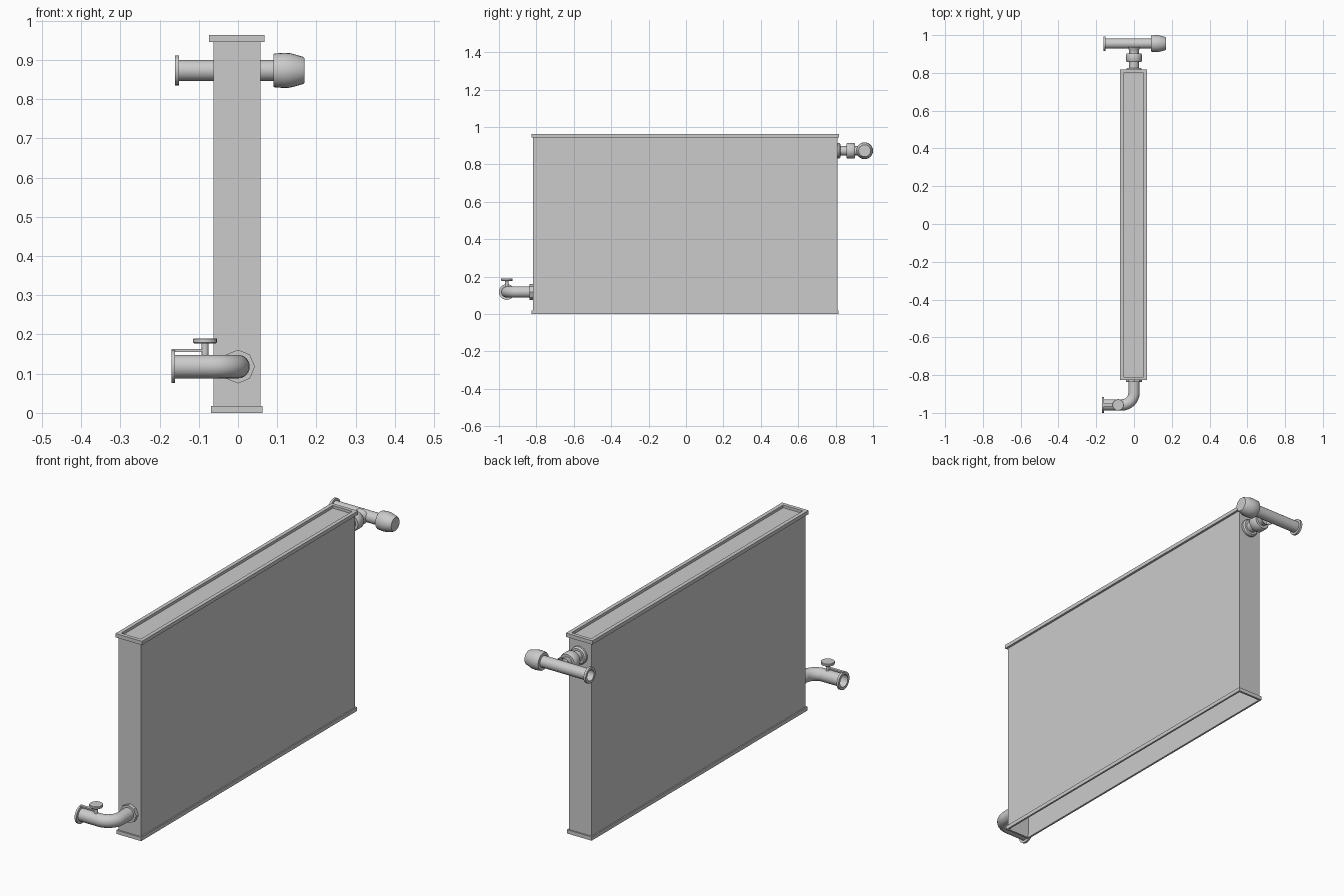
import bpy, bmesh, math
from mathutils import Vector, Matrix

if "Cube" in bpy.data.objects:
    bpy.data.objects.remove(bpy.data.objects["Cube"])

CX, CY = -0.003, -0.005          # centre of the panel
UP_Y, UP_Z = 0.955, 0.873        # upper valve axis
LOW_Y, LOW_Z = -0.958, 0.118     # lower pipe axis


def finish(bm, name, smooth=True, recalc=True):
    if recalc:
        bmesh.ops.recalc_face_normals(bm, faces=bm.faces)
    me = bpy.data.meshes.new(name)
    bm.to_mesh(me)
    bm.free()
    ob = bpy.data.objects.new(name, me)
    bpy.context.collection.objects.link(ob)
    if smooth:
        bpy.ops.object.select_all(action='DESELECT')
        bpy.context.view_layer.objects.active = ob
        ob.select_set(True)
        bpy.ops.object.shade_smooth_by_angle(angle=math.radians(35))
    return ob


def bridge(bm, a, b):
    n = len(a)
    for i in range(n):
        bm.faces.new((a[i], a[(i + 1) % n], b[(i + 1) % n], b[i]))


def lathe(name, profile, origin, axis, segs=24, caps=(False, False), closed=False, smooth=True):
    """Spin (distance, radius) points about an axis through origin."""
    bm = bmesh.new()
    rot = Vector((0, 0, 1)).rotation_difference(Vector(axis)).to_matrix()
    rings = []
    for d, r in profile:
        rings.append([bm.verts.new(Vector(origin) + rot @ Vector((
            r * math.cos(2 * math.pi * i / segs), r * math.sin(2 * math.pi * i / segs), d)))
            for i in range(segs)])
    for a, b in zip(rings, rings[1:]):
        bridge(bm, a, b)
    if closed:
        bridge(bm, rings[-1], rings[0])
    if caps[0]:
        bm.faces.new(rings[0])
    if caps[1]:
        bm.faces.new(rings[-1])
    return finish(bm, name, smooth)


def washer(name, d0, d1, r_in, r_out, origin, axis, segs=24, smooth=True):
    return lathe(name, [(d0, r_in), (d0, r_out), (d1, r_out), (d1, r_in)],
                 origin, axis, segs, closed=True, smooth=smooth)


def box(name, centre, size, open_bottom=False):
    bm = bmesh.new()
    bmesh.ops.create_cube(bm, size=1, matrix=Matrix.Translation(centre) @ Matrix.Diagonal((*size, 1)))
    if open_bottom:
        bm.normal_update()
        bmesh.ops.delete(bm, geom=[f for f in bm.faces if f.normal.z < -0.5], context='FACES')
    return finish(bm, name, False, False)


def frame(name, outer, inner, z0, z1):
    """Rectangular rim; outer and inner are half sizes."""
    bm = bmesh.new()

    def loop(h, z):
        return [bm.verts.new((CX + sx * h[0], CY + sy * h[1], z))
                for sx, sy in ((-1, -1), (1, -1), (1, 1), (-1, 1))]
    loops = [loop(inner, z0), loop(outer, z0), loop(outer, z1), loop(inner, z1)]
    for i in range(4):
        bridge(bm, loops[i], loops[(i + 1) % 4])
    return finish(bm, name, False)


# Panel: shell open underneath, with rims at top and bottom
box("radiator_panel", (CX, CY, 0.4765), (0.12, 1.628, 0.947), open_bottom=True)
frame("top_rim", (0.0705, 0.822), (0.052, 0.804), 0.945, 0.963)
frame("bottom_rim", (0.066, 0.821), (0.057, 0.811), 0.0, 0.018)

# Upper valve: neck, nut, cross pipe, open end flange and control head
lathe("upper_neck", [(0.80, 0.042), (0.818, 0.042), (0.825, 0.036), (0.825, 0.026), (0.858, 0.026),
                     (0.858, 0.038), (0.864, 0.042), (0.897, 0.042), (0.903, 0.038), (0.903, 0.026),
                     (0.922, 0.026), (0.937, 0.036)],
      (0, 0, UP_Z), (0, 1, 0))
up = (0, UP_Y, UP_Z)
lathe("upper_pipe", [(-0.158, 0.027), (0.10, 0.027)], up, (1, 0, 0))
washer("upper_pipe_flange", -0.161, -0.15, 0.026, 0.038, up, (1, 0, 0))
lathe("control_head", [(0.09, 0.041), (0.093, 0.043), (0.118, 0.045), (0.133, 0.044),
                       (0.165, 0.035), (0.169, 0.032)], up, (1, 0, 0), caps=(True, True))

# Lower elbow pipe swept along a quarter bend
bend = 0.065
path = [(0, -0.80), (0, LOW_Y + bend)]
for k in range(1, 9):
    a = k * math.pi / 16
    path.append((-bend + bend * math.cos(a), LOW_Y + bend - bend * math.sin(a)))
path.append((-0.168, LOW_Y))
bm = bmesh.new()
rings = []
for i, p in enumerate(path):
    a, b = path[max(i - 1, 0)], path[min(i + 1, len(path) - 1)]
    k = min(max(i - 1, 0), 8) * math.pi / 16
    side = Vector((math.cos(k), -math.sin(k), 0))
    rings.append([bm.verts.new(Vector((*p, LOW_Z)) + 0.030 * (
        side * math.cos(2 * math.pi * j / 24) + Vector((0, 0, math.sin(2 * math.pi * j / 24)))))
        for j in range(24)])
for a, b in zip(rings, rings[1:]):
    bridge(bm, a, b)
finish(bm, "lower_elbow_pipe")

# Lower collar is octagonal; the free end has a round flange
washer("lower_collar", -0.836, -0.81, 0.029, 0.043, (0, 0, LOW_Z), (0, 1, 0), 8, False)
low = (0, LOW_Y, LOW_Z)
washer("lower_pipe_flange", -0.17, -0.16, 0.029, 0.042, low, (1, 0, 0))

# Shut-off stem, knob and lever
lathe("shutoff_knob", [(0.142, 0.009), (0.177, 0.009), (0.177, 0.028), (0.180, 0.031),
                       (0.188, 0.031), (0.190, 0.029)],
      (-0.084, LOW_Y, 0), (0, 0, 1), 16, caps=(True, True))
box("shutoff_lever", (-0.124, LOW_Y, 0.159), (0.09, 0.014, 0.007))
